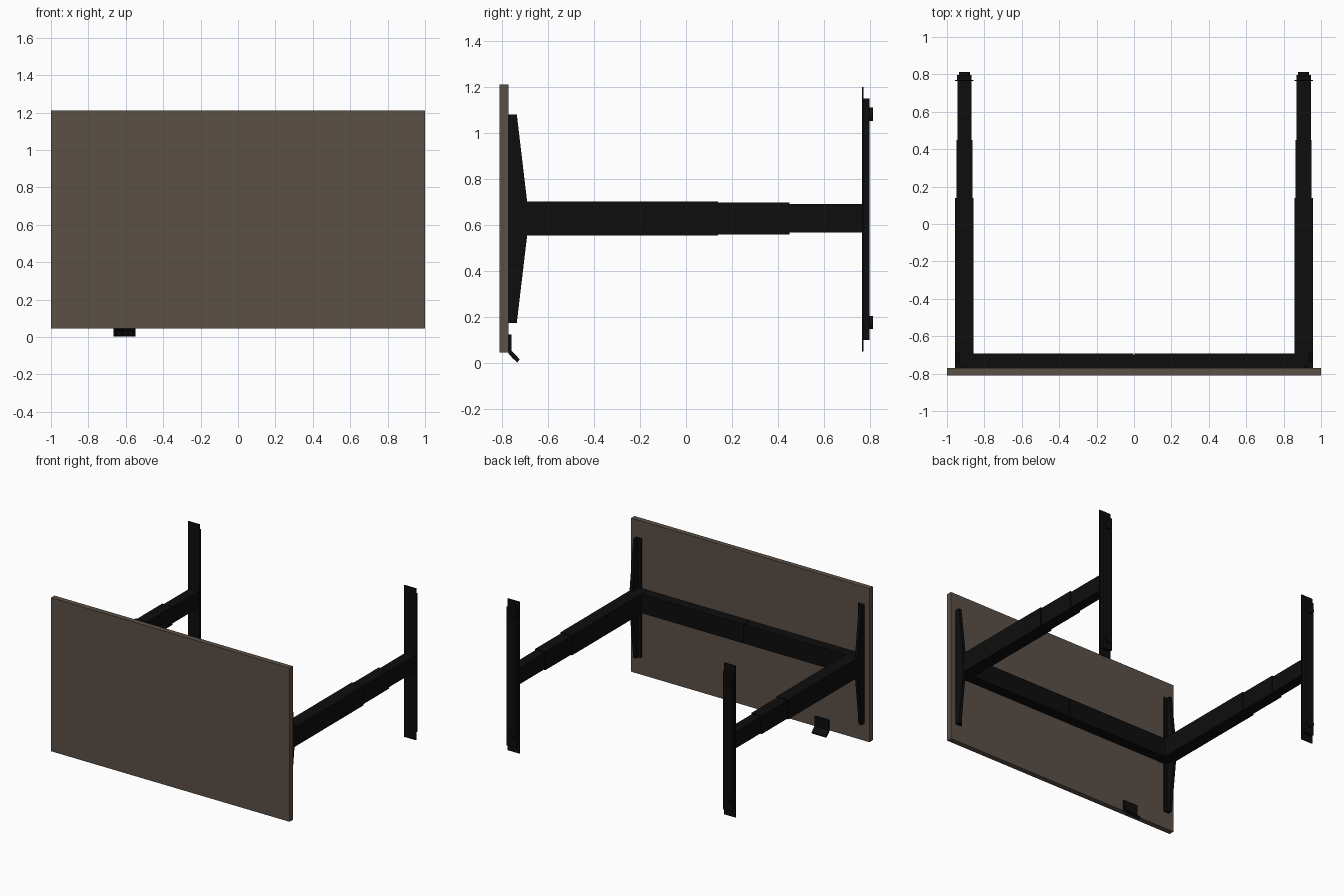
import bpy
import bmesh
from mathutils import Vector

cube = bpy.data.objects.get("Cube")
if cube:
    bpy.data.objects.remove(cube, do_unlink=True)


def material(name, rgb, rough):
    m = bpy.data.materials.new(name)
    m.use_nodes = True
    m.diffuse_color = (*rgb, 1)
    node = m.node_tree.nodes["Principled BSDF"]
    node.inputs["Base Color"].default_value = (*rgb, 1)
    node.inputs["Roughness"].default_value = rough
    return m


WOOD = material("brown wood", (0.105, 0.08, 0.062), 0.6)
BLACK = material("black metal", (0.004, 0.004, 0.004), 0.6)
GREY = material("dark grey button", (0.02, 0.02, 0.02), 0.6)


def finish(bm, name, mat):
    bmesh.ops.recalc_face_normals(bm, faces=bm.faces)
    mesh = bpy.data.meshes.new(name)
    bm.to_mesh(mesh)
    bm.free()
    mesh.materials.append(mat)
    obj = bpy.data.objects.new(name, mesh)
    bpy.context.collection.objects.link(obj)
    return obj


def box(name, x, y, z, mat=BLACK):
    """Box from (low, high) ranges on each axis."""
    bm = bmesh.new()
    bmesh.ops.create_cube(bm, size=1)
    for v in bm.verts:
        v.co = [r[0] + (c + 0.5) * (r[1] - r[0]) for c, r in zip(v.co, (x, y, z))]
    return finish(bm, name, mat)


def extrude_x(name, profile, x0, x1, mat=BLACK):
    """Prism along x from a (y, z) outline."""
    bm = bmesh.new()
    face = bm.faces.new([bm.verts.new((x0, y, z)) for y, z in profile])
    ext = bmesh.ops.extrude_face_region(bm, geom=[face])
    moved = [g for g in ext["geom"] if isinstance(g, bmesh.types.BMVert)]
    bmesh.ops.translate(bm, verts=moved, vec=Vector((x1 - x0, 0, 0)))
    return finish(bm, name, mat)


def span(mid, half):
    return (mid - half, mid + half)


MID = 0.628      # height of the frame's centre line
LEG = 0.907      # distance of each leg from the centre
BACK = -0.77     # underside of the top

# Desk top
box("desk_top", (-1, 1), (-0.81, BACK), (0.045, 1.21), WOOD)

for side, s in (("left", 1), ("right", -1)):
    # Telescoping leg in three stages
    for stage, half_x, half_z, y0, y1 in (
            ("outer", 0.049, 0.074, BACK, 0.14),
            ("middle", 0.043, 0.069, 0.14, 0.45),
            ("inner", 0.038, 0.062, 0.45, 0.77)):
        box(f"{side}_leg_{stage}", span(s * LEG, half_x), (y0, y1), span(MID, half_z))

    # Tapered support arm: upright web and flat flange
    arm = [(BACK, 0.175), (-0.735, 0.175), (-0.69, 0.555),
           (-0.69, 0.70), (-0.735, 1.08), (BACK, 1.08)]
    extrude_x(f"{side}_arm_web", arm, s * 0.934, s * 0.957)
    box(f"{side}_arm_flange", sorted((s * 0.91, s * 0.957)), (BACK, -0.76), (0.175, 1.08))

    # Foot with cover plate and pads
    box(f"{side}_foot_plate", span(s * LEG, 0.049), (0.765, 0.771), (0.05, 1.2))
    box(f"{side}_foot", span(s * LEG, 0.039), (0.771, 0.797), (0.10, 1.15))
    for end, e in (("lower", -1), ("upper", 1)):
        bpy.ops.mesh.primitive_cylinder_add(
            vertices=24, radius=0.029, depth=0.02,
            location=(s * LEG, 0.803, MID + e * 0.452), rotation=(1.5708, 0, 0))
        pad = bpy.context.object
        pad.name = f"{side}_foot_pad_{end}"
        pad.data.materials.append(BLACK)
        bpy.ops.object.shade_smooth_by_angle()

    # Half of the cross beam, with a narrow seam at the centre
    box(f"{side}_cross_beam", sorted((s * 0.003, s * 0.87)), (BACK, -0.692), (0.556, 0.70))

# Core joining the beam halves
box("beam_core", (-0.1, 0.1), (BACK, -0.70), (0.562, 0.694))

# Bent control panel under the front edge, with buttons
panel = [(BACK, 0.125), (-0.757, 0.125), (-0.757, 0.052),
         (-0.722, 0.016), (-0.733, 0.003), (BACK, 0.04)]
extrude_x("control_panel", panel, -0.665, -0.547)
for i in range(3):
    x = -0.635 + i * 0.03
    extrude_x(f"button_{i + 1}", [(-0.757, 0.027), (-0.746, 0.016),
                                  (-0.747, 0.015), (-0.758, 0.026)],
              x - 0.006, x + 0.006, GREY)
